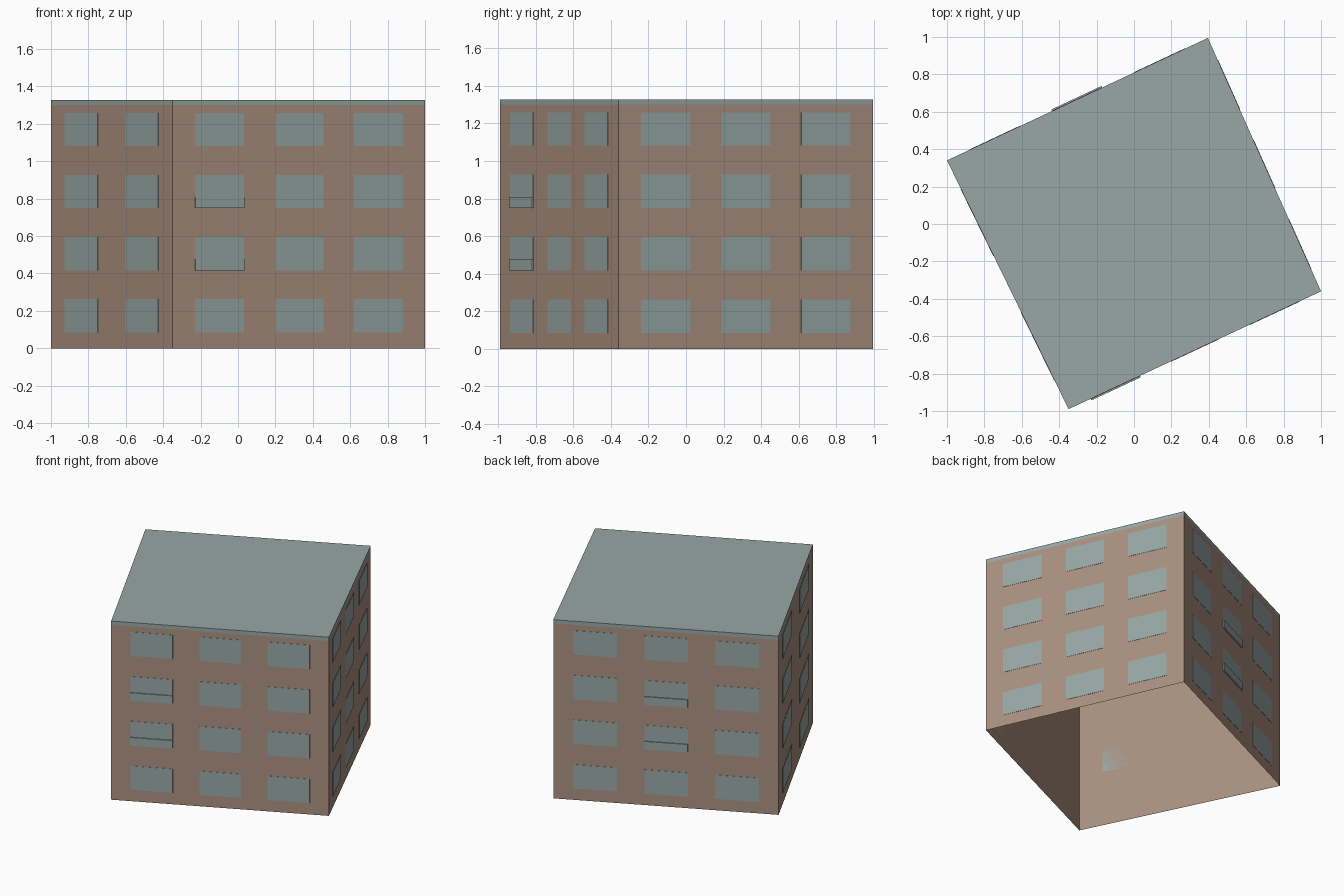
import bpy
import bmesh
from mathutils import Vector

cube = bpy.data.objects.get("Cube")
if cube:
    bpy.data.objects.remove(cube, do_unlink=True)


def material(name, color):
    m = bpy.data.materials.new(name)
    m.use_nodes = True
    m.diffuse_color = color
    m.node_tree.nodes["Principled BSDF"].inputs["Base Color"].default_value = color
    return m


brown = material("brown_wall", (0.40, 0.278, 0.212, 1))
teal = material("grey_teal", (0.31, 0.388, 0.376, 1))

# Footprint corners, counter-clockwise: front, right, back, left
corners = [Vector(c) for c in ((-0.35, -0.99), (1, -0.36), (0.395, 0.995), (-1, 0.34))]
EAVES, TOP = 1.30, 1.328


def prism(name, outline, z0, z1, mat, capped=True):
    """Extrude a flat counter-clockwise outline upwards."""
    bm = bmesh.new()
    low = [bm.verts.new((p.x, p.y, z0)) for p in outline]
    high = [bm.verts.new((p.x, p.y, z1)) for p in outline]
    n = len(outline)
    for i in range(n):
        j = (i + 1) % n
        bm.faces.new((low[i], low[j], high[j], high[i]))
    if capped:
        bm.faces.new(low[::-1])
        bm.faces.new(high)
    mesh = bpy.data.meshes.new(name)
    bm.to_mesh(mesh)
    bm.free()
    mesh.materials.append(mat)
    obj = bpy.data.objects.new(name, mesh)
    bpy.context.collection.objects.link(obj)
    return obj


def wall_plate(name, side, span, z0, z1, depth):
    """Thin plate standing out from one wall between two fractions of its length."""
    a, b = corners[side], corners[(side + 1) % 4]
    along = b - a
    out = Vector((along.y, -along.x)).normalized() * depth
    p, q = a + along * span[0], a + along * span[1]
    prism(name, [p + out, q + out, q, p], z0, z1, teal)


# Open-bottomed walls and flat roof slab
prism("walls", corners, 0, EAVES, brown, capped=False)
prism("roof", corners, EAVES, TOP, teal)

# Windows in four storeys
three = [(0.088, 0.283), (0.405, 0.597), (0.718, 0.912)]
two = [(0.115, 0.385), (0.61, 0.885)]
columns = {"front": three, "right": three, "back": three, "left": two}
sills = [0.085 + 0.332 * i for i in range(4)]
for side, (wall, spans) in enumerate(columns.items()):
    for floor, z in enumerate(sills):
        for col, span in enumerate(spans):
            wall_plate(f"{wall}_window_{floor}_{col}", side, span, z, z + 0.178, 0.002)

# Shallow balcony panels on the two middle storeys
for side, wall, col in ((0, "front", 0), (2, "back", 1)):
    for floor in (1, 2):
        z = sills[floor]
        wall_plate(f"{wall}_balcony_{floor}", side, three[col], z, z + 0.06, 0.009)
